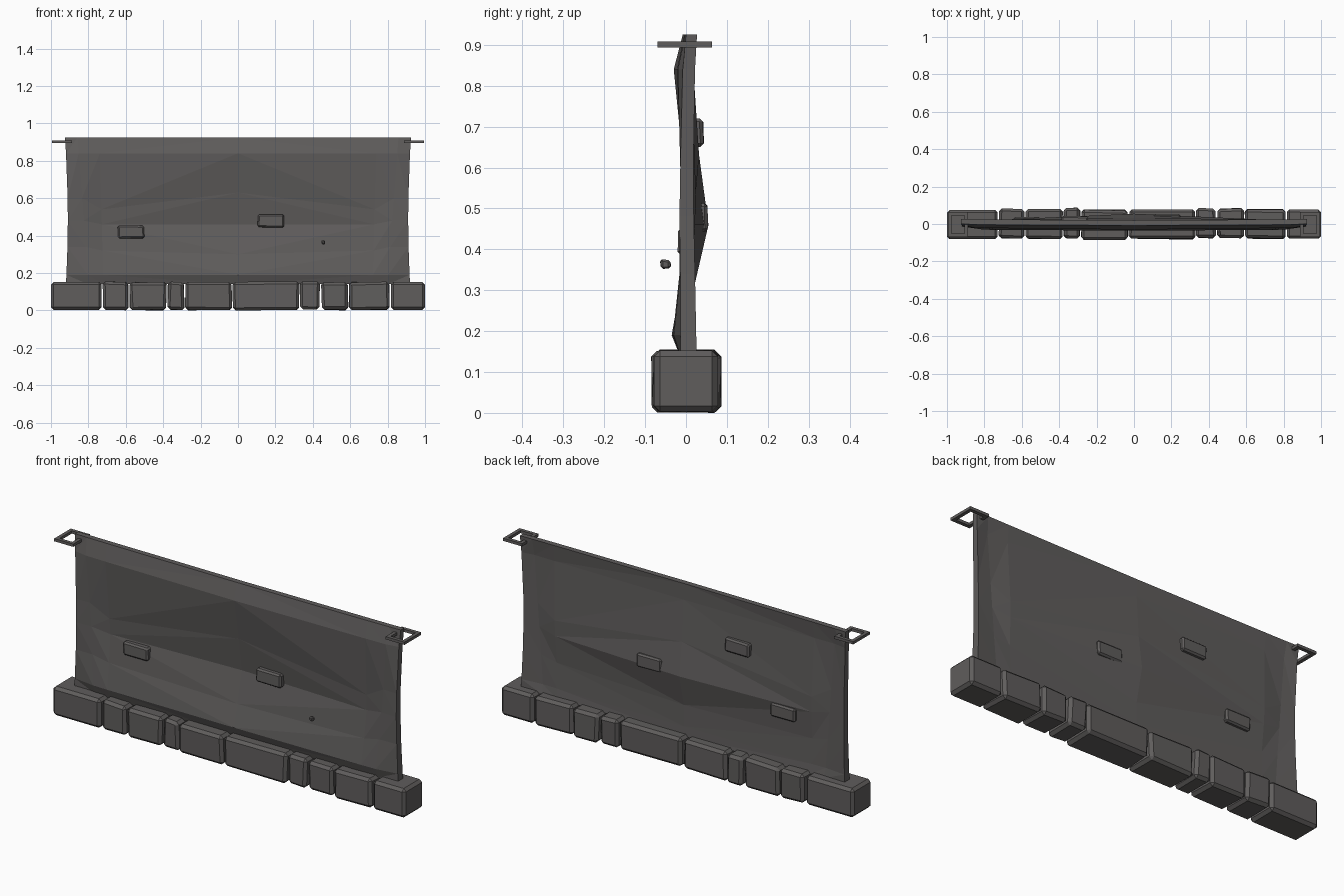
import bpy, bmesh, random
from mathutils import Vector

random.seed(4)
if "Cube" in bpy.data.objects:
    bpy.data.objects.remove(bpy.data.objects["Cube"], do_unlink=True)

stone = bpy.data.materials.new("dark_grey_stone")
stone.use_nodes = True
stone.diffuse_color = (0.115, 0.109, 0.107, 1)
bsdf = next(n for n in stone.node_tree.nodes if n.type == 'BSDF_PRINCIPLED')
bsdf.inputs["Base Color"].default_value = stone.diffuse_color
bsdf.inputs["Roughness"].default_value = 0.9


def finish(name, bm):
    bmesh.ops.recalc_face_normals(bm, faces=bm.faces)
    mesh = bpy.data.meshes.new(name)
    bm.to_mesh(mesh)
    bm.free()
    mesh.materials.append(stone)
    obj = bpy.data.objects.new(name, mesh)
    bpy.context.collection.objects.link(obj)
    return obj


def block(name, lo, hi, bevel, jitter=0.0):
    """Chipped box between two corners."""
    lo, hi = Vector(lo), Vector(hi)
    bm = bmesh.new()
    bmesh.ops.create_cube(bm, size=1)
    for v in bm.verts:
        v.co = Vector(lo[i] + (v.co[i] + 0.5) * (hi[i] - lo[i]) for i in range(3))
        v.co += Vector(random.uniform(-jitter, jitter) for _ in range(3))
    bmesh.ops.bevel(bm, geom=bm.edges[:], offset=bevel, segments=1, affect='EDGES')
    return finish(name, bm)


# Base course of rough stones
seams = [-1, -0.725, -0.583, -0.378, -0.283, -0.03, 0.33, 0.442, 0.59, 0.813, 1]
for i, (a, b) in enumerate(zip(seams, seams[1:])):
    j = 0.004 if 0 < i < 9 else 0
    front = -0.08 + random.uniform(-0.004, 0.008)
    back = 0.08 + random.uniform(-0.006, 0.005)
    block(f"base_stone_{i + 1}", (a + (0.004 if i else 0), front, 0.003),
          (b - (0.004 if i < 9 else 0), back, 0.152), 0.014, j)

# Dented plaster panel: half columns of (bottom x, top x, heights, front y, back y)
columns = [
    (0, 0, (0.14, 0.19, 0.30, 0.46, 0.63, 0.84, 0.925),
     (-0.015, -0.035, -0.005, 0.03, 0.006, -0.03, -0.008),
     (0.02, 0.018, 0.018, 0.055, 0.032, 0.018, 0.02)),
    (0.72, 0.74, (0.14, 0.19, 0.32, 0.46, 0.54, 0.84, 0.925),
     (-0.015, -0.032, -0.012, 0.004, 0.0, -0.022, -0.004),
     (0.022, 0.016, 0.012, 0.022, 0.024, 0.014, 0.024)),
    (0.80, 0.858, (0.14, 0.19, 0.34, 0.48, 0.60, 0.84, 0.925),
     (-0.014, -0.03, -0.016, -0.012, -0.012, -0.02, -0.002),
     (0.023, 0.014, 0.012, 0.012, 0.012, 0.012, 0.025)),
    (0.92, 0.925, (0.14, 0.19, 0.34, 0.48, 0.60, 0.84, 0.925),
     (-0.014, -0.014, -0.014, -0.016, -0.014, -0.008, 0),
     (0.026, 0.025, 0.022, 0.019, 0.018, 0.022, 0.027)),
]
bm = bmesh.new()
sheets = []
for side in (3, 4):
    sheet = []
    for sign, col in [(-1, c) for c in columns[:0:-1]] + [(1, c) for c in columns]:
        line = []
        for z, y in zip(col[2], col[side]):
            t = (z - 0.14) / 0.785
            x = col[0] + (col[1] - col[0]) * t
            if col is columns[3]:
                x -= 0.05 * t * (1 - t)      # pinched sides
            line.append(bm.verts.new((sign * x, y, z)))
        sheet.append(line)
    sheets.append(sheet)
    for n, (p, q) in enumerate(zip(sheet, sheet[1:])):
        for k in range(6):
            quad = [p[k], q[k], q[k + 1], p[k + 1]]
            # Diagonals fan outward from the middle of the dent
            if (n < 3) == (k < 3):
                quad = quad[1:] + quad[:1]
            bm.faces.new((quad[0], quad[1], quad[2]))
            bm.faces.new((quad[0], quad[2], quad[3]))
rims = [s[0] + [c[-1] for c in s[1:-1]] + s[-1][::-1] + [c[0] for c in s[-2:0:-1]]
        for s in sheets]
f, b = rims
for i in range(len(f)):
    bm.faces.new((f[i - 1], f[i], b[i], b[i - 1]))
finish("plaster_panel", bm)

# Exposed bricks, two running right through the panel
for i, (x, z, front, back) in enumerate([(-0.572, 0.42, -0.02, 0.037),
                                         (0.176, 0.478, -0.01, 0.053),
                                         (-0.316, 0.685, 0.012, 0.042)]):
    block(f"exposed_brick_{i + 1}", (x - 0.07, front, z - 0.034),
          (x + 0.07, back, z + 0.034), 0.008, 0.002)

# Loose chip in front of the panel
block("loose_chip", (0.445, -0.063, 0.353), (0.465, -0.037, 0.376), 0.005, 0.003)

# Flat square rings at the top corners
for name, sign in (("left_ring", 1), ("right_ring", -1)):
    bm = bmesh.new()
    loops = []
    for z in (0.894, 0.908):
        for inset in (0, 0.018):
            x0, x1, y0, y1 = 0.887 + inset, 0.995 - inset, -0.07 + inset, 0.064 - inset
            loops.append([bm.verts.new((sign * x, y, z)) for x, y in
                          ((x0, y0), (x1, y0), (x1, y1), (x0, y1))])
    for a, c in ((0, 1), (2, 3), (0, 2), (1, 3)):
        for k in range(4):
            bm.faces.new((loops[a][k - 1], loops[a][k], loops[c][k], loops[c][k - 1]))
    finish(name, bm)
